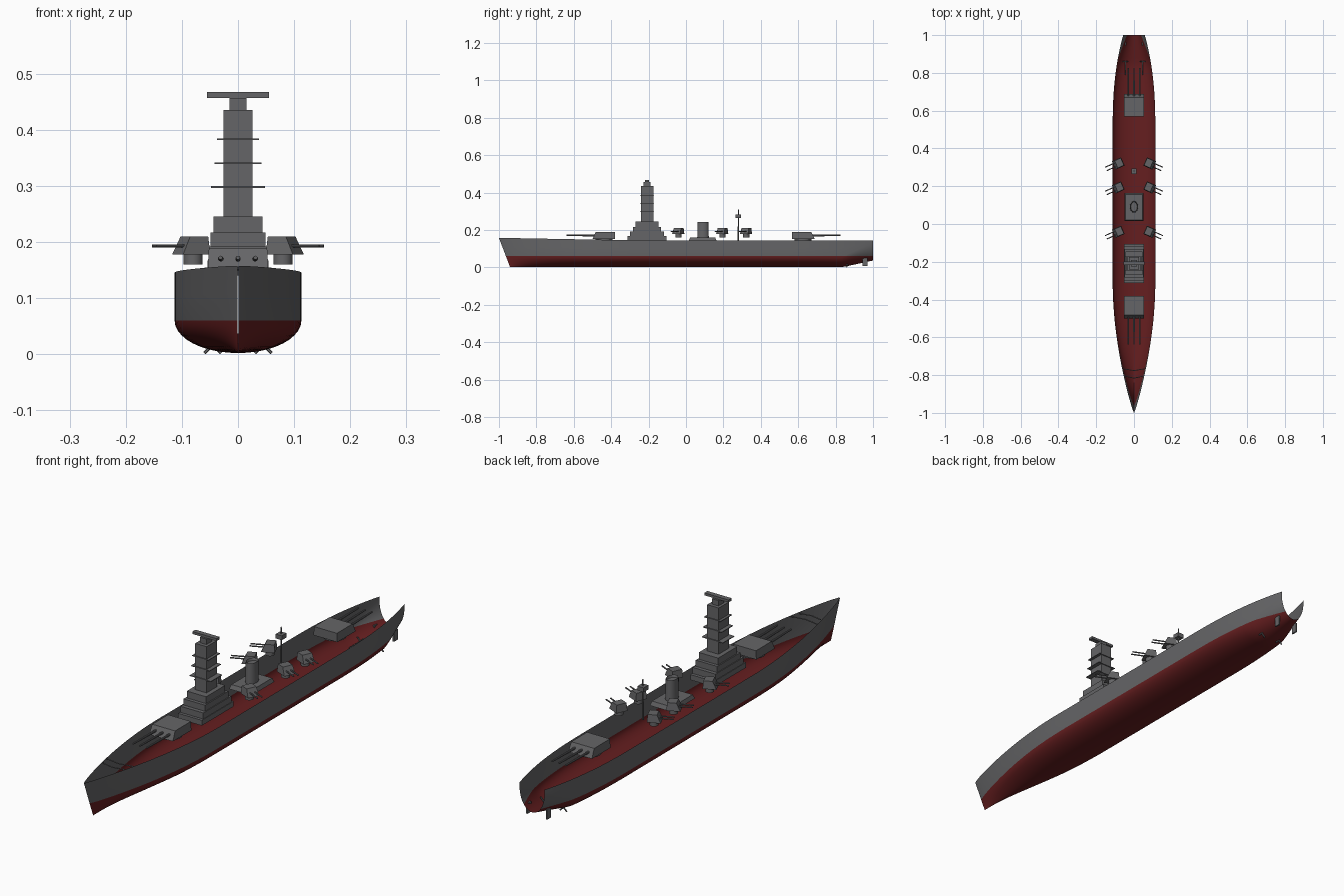
import bpy, bmesh, math
from mathutils import Matrix, Vector

cube = bpy.data.objects.get("Cube")
if cube:
    bpy.data.objects.remove(cube, do_unlink=True)


def material(name, rgb):
    m = bpy.data.materials.new(name)
    m.use_nodes = True
    m.diffuse_color = (*rgb, 1)
    m.node_tree.nodes["Principled BSDF"].inputs["Base Color"].default_value = (*rgb, 1)
    return m


GREY = material("warship grey", (0.13, 0.13, 0.135))
RED = material("hull red", (0.13, 0.013, 0.014))
WATERLINE = 0.06


def finish(name, bm, mats=(GREY,), smooth=False):
    mesh = bpy.data.meshes.new(name)
    bm.to_mesh(mesh)
    bm.free()
    ob = bpy.data.objects.new(name, mesh)
    bpy.context.collection.objects.link(ob)
    for m in mats:
        mesh.materials.append(m)
    if smooth:
        bpy.ops.object.select_all(action='DESELECT')
        ob.select_set(True)
        bpy.context.view_layer.objects.active = ob
        bpy.ops.object.shade_smooth_by_angle(angle=math.radians(35))
    return ob


def block(name, half, y0, y1, z0, z1, x=0, top=None):
    """Box about x; top = (half, y0, y1) gives a tapered upper face."""
    th, ty0, ty1 = top or (half, y0, y1)
    bm = bmesh.new()
    rings = []
    for h, a, b, z in ((half, y0, y1, z0), (th, ty0, ty1, z1)):
        rings.append([bm.verts.new((x + sx * h, y, z))
                      for sx, y in ((-1, a), (1, a), (1, b), (-1, b))])
    lo, hi = rings
    bm.faces.new(lo[::-1])
    bm.faces.new(hi)
    for i in range(4):
        j = (i + 1) % 4
        bm.faces.new((lo[i], lo[j], hi[j], hi[i]))
    return finish(name, bm)


def rod(name, start, end, r, r2=None, sides=10, scale=(1, 1, 1)):
    """Cylinder between two points."""
    a, b = Vector(start), Vector(end)
    d = b - a
    turn = d.to_track_quat('Z', 'Y').to_matrix().to_4x4()
    bm = bmesh.new()
    bmesh.ops.create_cone(bm, cap_ends=True, segments=sides, radius1=r,
                          radius2=r if r2 is None else r2, depth=d.length,
                          matrix=Matrix.Translation((a + b) / 2) @ turn @ Matrix.Diagonal((*scale, 1)))
    return finish(name, bm, smooth=True)


def clamp(v):
    return max(0.0, min(1.0, v))


# Open hull shell, lofted from bow to stern
def hull_section(y):
    w = 0.113 * math.sin(clamp((y + 1) / 0.7) * math.pi / 2) ** 0.85
    w = max(w - 0.056 * clamp((y - 0.5) / 0.5) ** 2.5, 0.0008)
    bow = clamp((-y - 0.5) / 0.5)
    stern = clamp((y - 0.84) / 0.16)
    keel = 0.002 + 0.035 * stern
    bilge = WATERLINE + 0.07 * stern
    rim = 0.145 + 0.012 * clamp((-y - 0.3) / 0.65)
    half = []
    for i in range(11):
        a = i / 10 * math.pi / 2
        half.append((w * math.sin(a) ** (1 + 0.7 * bow),
                     keel + (bilge - keel) * (1 - math.cos(a))))
    half.append((w, (bilge + rim) / 2))
    half.append((w, rim))
    pts = [(-x, z) for x, z in half[:0:-1]] + half
    return [(x, y + 0.06 * bow * (1 - z / rim), z) for x, z in pts]


bm = bmesh.new()
previous = None
STATIONS = 64
for i in range(STATIONS + 1):
    row = [bm.verts.new(p) for p in hull_section(-math.cos(math.pi * i / STATIONS))]
    if previous:
        for j in range(len(row) - 1):
            bm.faces.new((previous[j], previous[j + 1], row[j + 1], row[j]))
    previous = row
bmesh.ops.remove_doubles(bm, verts=bm.verts, dist=0.0004)
bmesh.ops.bisect_plane(bm, geom=bm.verts[:] + bm.edges[:] + bm.faces[:],
                       plane_co=(0, 0, WATERLINE), plane_no=(0, 0, 1), dist=0.0002)
bmesh.ops.recalc_face_normals(bm, faces=bm.faces)
bm.faces.ensure_lookup_table()
lowest = min(bm.faces, key=lambda f: f.calc_center_median().z)
if lowest.normal.z > 0:
    bmesh.ops.reverse_faces(bm, faces=bm.faces)
for f in bm.faces:
    f.material_index = int(f.calc_center_median().z < WATERLINE)
finish("hull", bm, (GREY, RED), smooth=True)

# Breakwaters on the foredeck
for y, half in ((-0.77, 0.06), (-0.81, 0.048)):
    for s in (-1, 1):
        rod("breakwater", (0, y - 0.006, 0.152), (s * half, y + 0.004, 0.152), 0.0025, sides=6)


# Main triple turrets
def main_turret(name, y, d):
    back, front = y - d * 0.058, y + d * 0.062
    roof_front = y + d * 0.045
    block(name, 0.054, min(back, front), max(back, front), 0.152, 0.188,
          top=(0.052, min(back, roof_front), max(back, roof_front)))
    rod(name + "_barbette", (0, y, 0.14), (0, y, 0.153), 0.045, sides=24)
    for x in (-0.031, 0, 0.031):
        rod(name + "_barrel", (x, y + d * 0.05, 0.17), (x, y + d * 0.2, 0.172), 0.005, 0.0035)


main_turret("fore_turret", -0.438, -1)
main_turret("aft_turret", 0.626, 1)

# Stepped bridge and tower
for half, y0, y1, z0, z1 in ((0.054, -0.312, -0.105, 0.145, 0.167),
                             (0.052, -0.300, -0.118, 0.167, 0.192),
                             (0.049, -0.284, -0.133, 0.192, 0.217),
                             (0.044, -0.270, -0.146, 0.217, 0.245)):
    block("bridge_tier", half, y0, y1, z0, z1)
block("tower", 0.026, -0.241, -0.175, 0.245, 0.435)
block("tower_head", 0.015, -0.226, -0.19, 0.435, 0.457)
block("rangefinder", 0.055, -0.218, -0.198, 0.457, 0.467)
for half, z in ((0.048, 0.298), (0.042, 0.34), (0.037, 0.383)):
    block("tower_platform", half, -0.245, -0.171, z - 0.0015, z + 0.0015)

# Funnel on its base
block("funnel_base", 0.051, 0.015, 0.163, 0.143, 0.16, top=(0.046, 0.022, 0.156))
bm = bmesh.new()
bmesh.ops.create_cone(bm, cap_ends=True, segments=24, radius1=1, radius2=0.92, depth=1,
                      matrix=Matrix.Translation((0, 0.091, 0.2)) @ Matrix.Diagonal((0.022, 0.031, 0.088, 1)))
roof = max(bm.faces, key=lambda f: f.calc_center_median().z)
bmesh.ops.inset_region(bm, faces=[roof], thickness=0.003)
bmesh.ops.translate(bm, verts=roof.verts, vec=(0, 0, -0.01))
finish("funnel", bm, smooth=True)

# Aft mast with lookout box
rod("mast", (0, 0.28, 0.143), (0, 0.28, 0.31), 0.004, 0.0025)
block("mast_lookout", 0.014, 0.265, 0.295, 0.265, 0.283)

# Twin secondary mounts along both sides
for y in (-0.04, 0.195, 0.322):
    for s in (-1, 1):
        base = Vector((s * 0.08, y, 0))
        rod("mount_base", base + Vector((0, 0, 0.16)), base + Vector((0, 0, 0.18)), 0.017, sides=16)
        house = block("mount_house", 0.024, -0.03, 0.023, 0.178, 0.21, top=(0.021, -0.015, 0.02))
        angle = s * math.radians(66)
        house.matrix_world = Matrix.Translation(base) @ Matrix.Rotation(angle, 4, 'Z')
        out = Vector((s * math.sin(math.radians(66)), -math.cos(math.radians(66)), 0))
        side = Vector((-out.y, out.x, 0))
        for k in (-0.01, 0.01):
            p = base + side * k + Vector((0, 0, 0.193))
            rod("mount_barrel", p + out * 0.015, p + out * 0.075, 0.0028, sides=8)

# Propellers and rudders
for s in (-1, 1):
    x = s * 0.045
    block("rudder", 0.003, 0.945, 0.97, 0.008, 0.05, x=x)
    rod("propeller_shaft", (x, 0.79, 0.017), (x, 0.865, 0.017), 0.003, sides=8)
    for k in (0, 1):
        a = math.radians(45 + 90 * k)
        d = Vector((math.cos(a), 0, math.sin(a))) * 0.021
        c = Vector((x, 0.86, 0.017))
        rod("propeller_blade", c - d, c + d, 0.003, sides=6)
